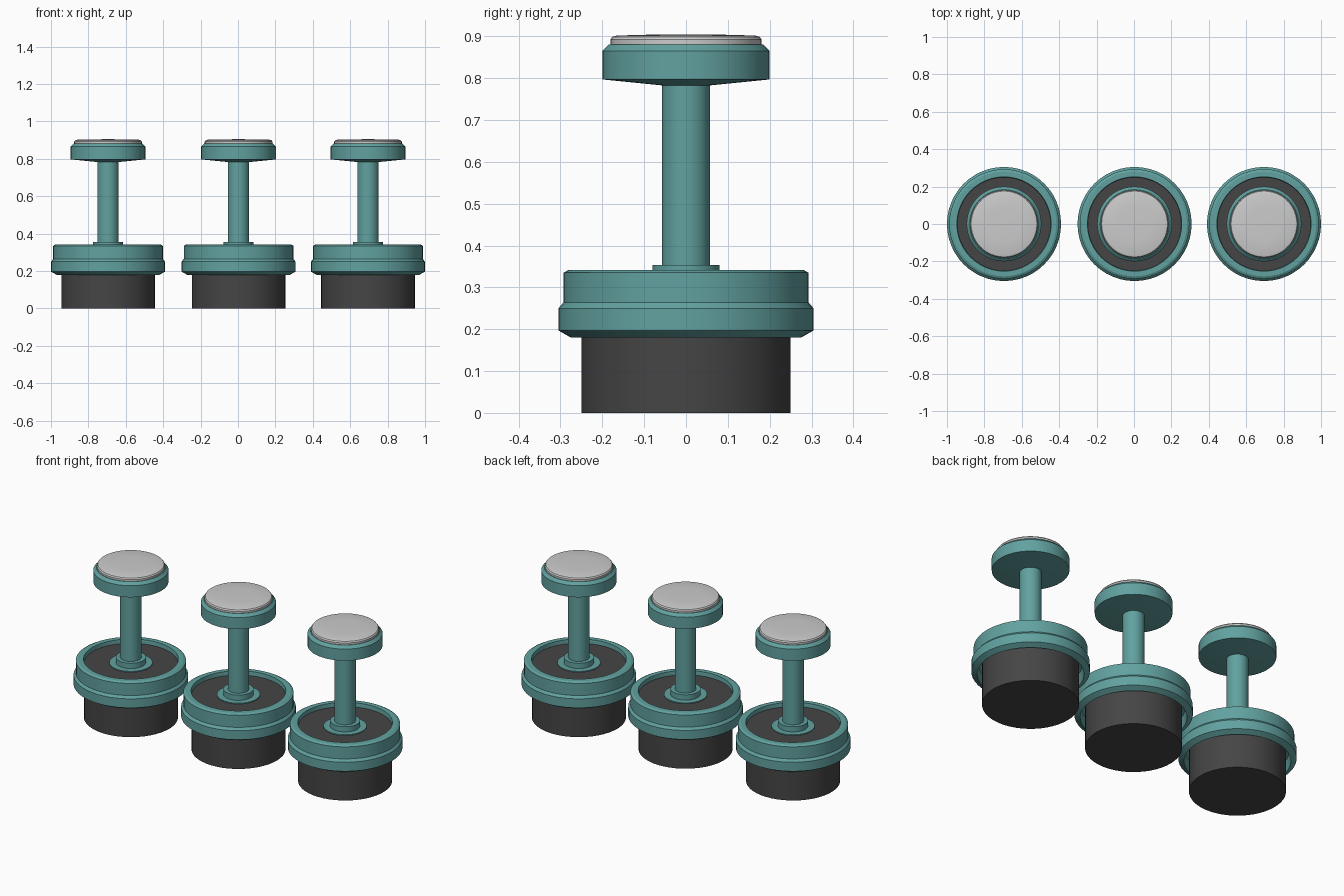
import bpy, math

if "Cube" in bpy.data.objects:
    bpy.data.objects.remove(bpy.data.objects["Cube"])

SEGMENTS = 48


def material(name, rgb):
    m = bpy.data.materials.new(name)
    m.diffuse_color = (*rgb, 1)
    m.use_nodes = True
    m.node_tree.nodes["Principled BSDF"].inputs["Base Color"].default_value = m.diffuse_color
    return m


teal = material("teal_paint", (0.12, 0.36, 0.35))
black = material("black_rubber", (0.06, 0.06, 0.06))


def lathe(name, profile, x, mat=None, closed=False):
    """Revolve an (r, z) outline, listed bottom to top, around the vertical axis."""
    verts, rings = [], []
    for r, z in profile:
        n = 1 if r == 0 else SEGMENTS
        rings.append(range(len(verts), len(verts) + n))
        for k in range(n):
            a = 2 * math.pi * k / SEGMENTS
            verts.append((r * math.cos(a), r * math.sin(a), z))
    pairs = list(zip(rings, rings[1:]))
    if closed:
        pairs.append((rings[-1], rings[0]))
    faces = []
    for lo, hi in pairs:
        for k in range(SEGMENTS):
            j = (k + 1) % SEGMENTS
            if len(lo) == 1:
                faces.append((lo[0], hi[j], hi[k]))
            elif len(hi) == 1:
                faces.append((lo[k], lo[j], hi[0]))
            else:
                faces.append((lo[k], lo[j], hi[j], hi[k]))
    mesh = bpy.data.meshes.new(name)
    mesh.from_pydata(verts, [], faces)
    mesh.update()
    obj = bpy.data.objects.new(name, mesh)
    obj.location.x = x
    bpy.context.collection.objects.link(obj)
    if mat:
        mesh.materials.append(mat)
    bpy.ops.object.select_all(action='DESELECT')
    obj.select_set(True)
    bpy.context.view_layer.objects.active = obj
    bpy.ops.object.shade_smooth_by_angle(angle=math.radians(25))
    return obj


# Outlines shared by all three stools
base = [(0, 0), (0.25, 0), (0.25, 0.318), (0, 0.318)]
ring = [(0.275, 0.18), (0.305, 0.197), (0.305, 0.25), (0.293, 0.264),
        (0.293, 0.335), (0.28, 0.342), (0.252, 0.342), (0.249, 0.31),
        (0.249, 0.25), (0.268, 0.24)]
stem = [(0, 0.31), (0.115, 0.31), (0.115, 0.323), (0.08, 0.323),
        (0.08, 0.354), (0.057, 0.354), (0.057, 0.79), (0, 0.79)]
seat_pan = [(0, 0.783), (0.06, 0.783), (0.2, 0.797), (0.2, 0.865),
            (0.184, 0.881), (0, 0.881)]
cushion = [(0, 0.878), (0.181, 0.878), (0.181, 0.892), (0.176, 0.899),
           (0.165, 0.902), (0.09, 0.904), (0, 0.905)]

# Row of three stools
for side, x in (("left", -0.695), ("middle", 0.003), ("right", 0.695)):
    lathe(f"base_{side}", base, x, black)
    lathe(f"foot_ring_{side}", ring, x, teal, closed=True)
    lathe(f"stem_{side}", stem, x, teal)
    lathe(f"seat_pan_{side}", seat_pan, x, teal)
    lathe(f"seat_cushion_{side}", cushion, x)
